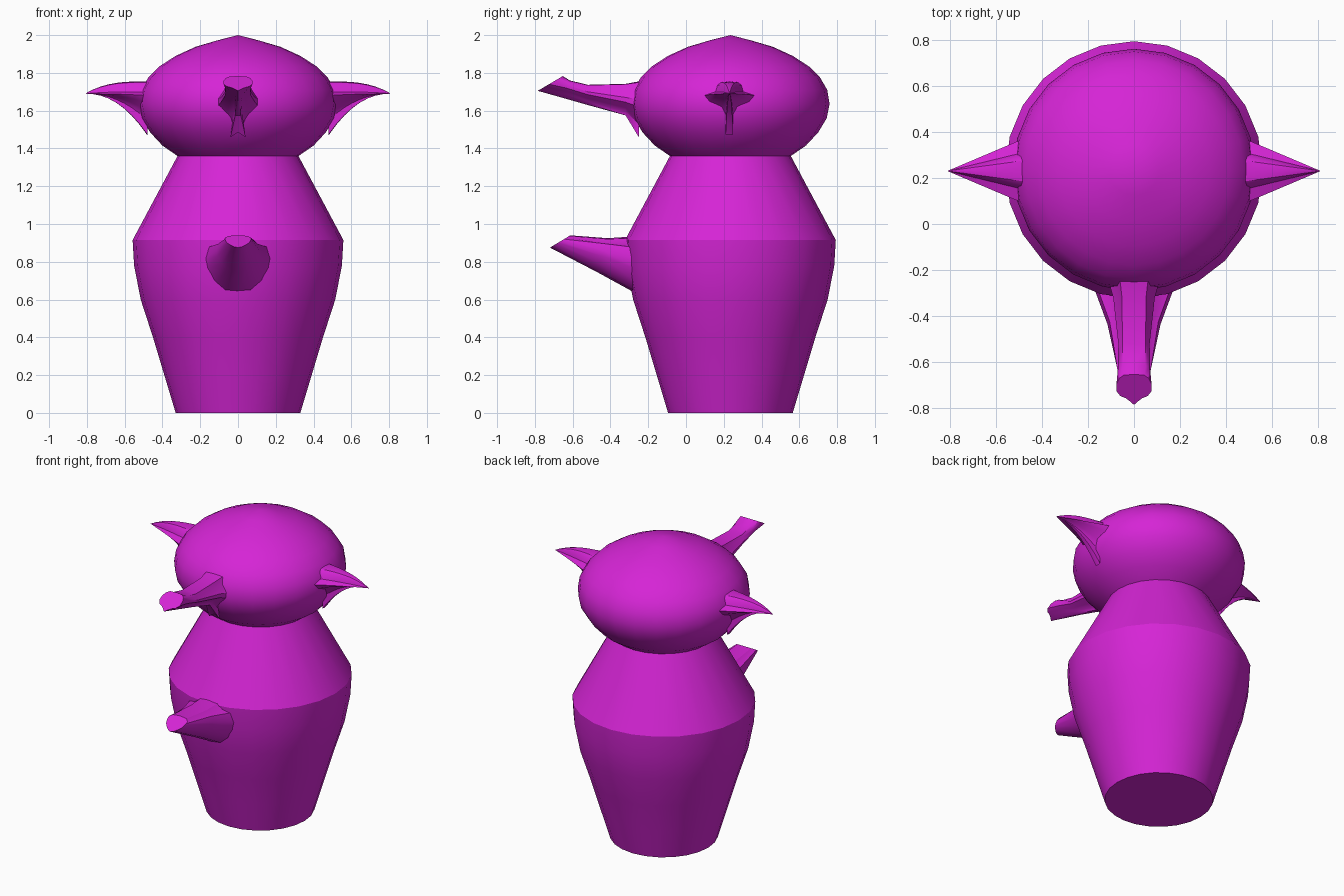
import bpy, bmesh, math

cube = bpy.data.objects.get("Cube")
if cube:
    bpy.data.objects.remove(cube, do_unlink=True)

AXIS_Y = 0.235
COLOUR = (0.67, 0.018, 0.67, 1)
mat = bpy.data.materials.new("magenta")
mat.use_nodes = True
mat.diffuse_color = COLOUR
mat.node_tree.nodes["Principled BSDF"].inputs["Base Color"].default_value = COLOUR


def finish(name, bm, angle):
    bmesh.ops.remove_doubles(bm, verts=bm.verts, dist=1e-4)
    bmesh.ops.recalc_face_normals(bm, faces=bm.faces)
    mesh = bpy.data.meshes.new(name)
    bm.to_mesh(mesh)
    bm.free()
    mesh.materials.append(mat)
    ob = bpy.data.objects.new(name, mesh)
    bpy.context.collection.objects.link(ob)
    bpy.ops.object.select_all(action='DESELECT')
    ob.select_set(True)
    bpy.context.view_layer.objects.active = ob
    bpy.ops.object.shade_smooth_by_angle(angle=math.radians(angle))
    return ob


def loft(name, rings, angle):
    """Skin a list of closed rings and cap both ends."""
    bm = bmesh.new()
    loops = [[bm.verts.new(p) for p in ring] for ring in rings]
    n = len(loops[0])
    for a, b in zip(loops, loops[1:]):
        for i in range(n):
            j = (i + 1) % n
            bm.faces.new((a[i], a[j], b[j], b[i]))
    bm.faces.new(loops[0][::-1])
    bm.faces.new(loops[-1])
    return finish(name, bm, angle)


def turned(name, profile, angle, sides=24):
    """Revolve a (radius, height) profile about the vessel axis."""
    rings = []
    for r, z in profile:
        r = max(r, 1e-5)
        turns = [2 * math.pi * i / sides for i in range(sides)]
        rings.append([(r * math.sin(t), AXIS_Y + r * math.cos(t), z) for t in turns])
    return loft(name, rings, angle)


def mirrored(half):
    """Complete a half section listed from the bottom centre to the top centre."""
    return half + [(-x, z) for x, z in half[-2:0:-1]]


def spout(name, stations):
    """Stations are (y of lowest point, tilt, half section)."""
    rings = []
    for y, tilt, half in stations:
        low = min(z for x, z in half)
        rings.append([(x, y + tilt * (z - low), z) for x, z in mirrored(half)])
    return loft(name, rings, 32)


# Body and head
turned("body", [(0.33, 0), (0.39, 0.2), (0.45, 0.4), (0.515, 0.6),
                (0.55, 0.78), (0.558, 0.915), (0.32, 1.36)], 18)
turned("head", [(0.32, 1.36), (0.4, 1.415), (0.465, 1.485), (0.51, 1.56),
                (0.525, 1.635), (0.513, 1.71), (0.475, 1.775), (0.415, 1.835),
                (0.33, 1.89), (0.225, 1.938), (0.11, 1.972), (0, 2)], 24)

# Lower spout: a round trough with a ridged top
spout("lower_spout", [
    (-0.26, 0, [(0, 0.63), (0.07, 0.64), (0.13, 0.69), (0.17, 0.76), (0.18, 0.81),
                (0.165, 0.875), (0.11, 0.89), (0.065, 0.925), (0, 0.935)]),
    (-0.47, 0.3, [(0, 0.745), (0.045, 0.755), (0.085, 0.79), (0.11, 0.83), (0.115, 0.86),
                  (0.105, 0.895), (0.08, 0.9), (0.06, 0.92), (0, 0.925)]),
    (-0.72, 1.65, [(0, 0.875), (0.022, 0.88), (0.042, 0.89), (0.058, 0.9), (0.065, 0.91),
                   (0.07, 0.92), (0.068, 0.928), (0.05, 0.937), (0, 0.94)])])

# Upper spout: a flared lip above a narrow keel
spout("upper_spout", [
    (-0.25, 0, [(0, 1.485), (0.04, 1.46), (0.03, 1.53), (0.065, 1.575), (0.11, 1.62),
                (0.11, 1.66), (0.075, 1.71), (0.06, 1.75), (0, 1.755)]),
    (-0.32, 0, [(0, 1.575), (0.015, 1.575), (0.022, 1.595), (0.05, 1.615), (0.09, 1.645),
                (0.09, 1.67), (0.065, 1.71), (0.052, 1.74), (0, 1.742)]),
    (-0.52, 0, [(0, 1.63), (0.01, 1.635), (0.02, 1.65), (0.04, 1.665), (0.065, 1.685),
                (0.068, 1.7), (0.055, 1.72), (0.05, 1.735), (0, 1.737)]),
    (-0.66, 0.5, [(0, 1.67), (0.015, 1.676), (0.03, 1.69), (0.05, 1.705), (0.068, 1.72),
                  (0.07, 1.735), (0.065, 1.75), (0.05, 1.758), (0, 1.76)]),
    (-0.785, 1.7, [(0, 1.705), (0.015, 1.713), (0.035, 1.722), (0.06, 1.728), (0.076, 1.74),
                   (0.076, 1.758), (0.065, 1.772), (0.045, 1.781), (0, 1.783)])])

# Side horns: mushroom section swept to a point
HORN = [(0, 1.47), (0.02, 1.475), (0.02, 1.55), (0.045, 1.6), (0.115, 1.64),
        (0.14, 1.68), (0.08, 1.7), (0.065, 1.735), (0.045, 1.75), (0, 1.755)]
TIP_Z = 1.69
for side, name in ((1, "left_horn"), (-1, "right_horn")):
    rings = []
    for k in range(9):
        t = k / 8
        ring = []
        for w, z in mirrored(HORN):
            ease = t ** 3 if z > TIP_Z else 1 - (1 - t) ** 2.2
            ring.append((side * (0.48 + 0.33 * t), AXIS_Y - 0.005 + w * (1 - t),
                         z + (TIP_Z - z) * ease))
        rings.append(ring)
    loft(name, rings, 32)
